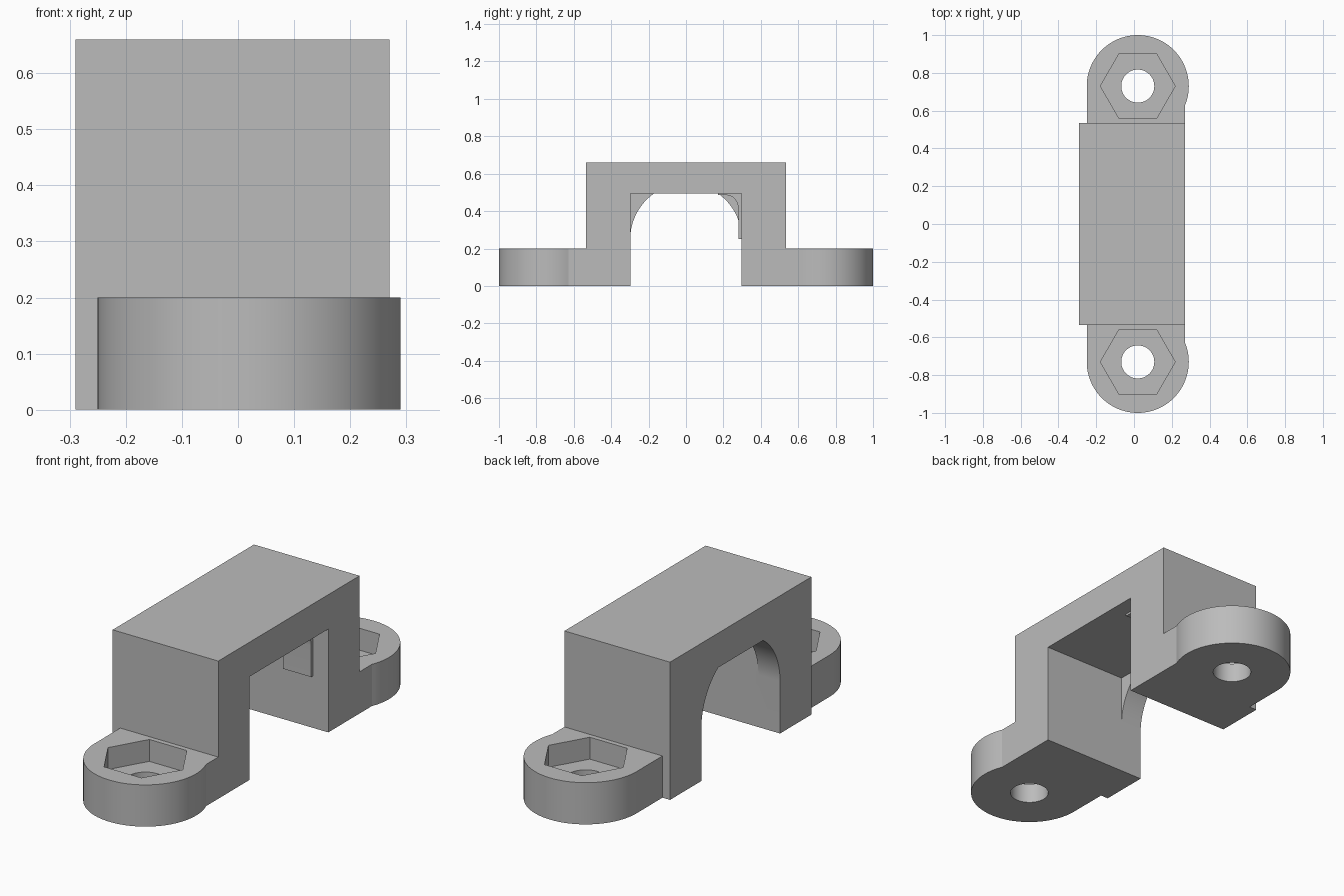
import bpy, math
from mathutils import Vector

cube = bpy.data.objects.get("Cube")
if cube:
    bpy.data.objects.remove(cube, do_unlink=True)

grey = bpy.data.materials.new("plain grey")
grey.use_nodes = True
grey.diffuse_color = (0.5, 0.5, 0.5, 1)
grey.node_tree.nodes["Principled BSDF"].inputs["Base Color"].default_value = grey.diffuse_color


def prism(name, profile, axis, lo, hi):
    """Extrude a closed profile along x (points are y, z) or z (points are x, y)."""
    place = (lambda p, d: (d, *p)) if axis == "x" else (lambda p, d: (*p, d))
    n = len(profile)
    verts = [Vector(place(p, d)) for d in (lo, hi) for p in profile]
    faces = [tuple(reversed(range(n))), tuple(range(n, 2 * n))]
    faces += [(i, (i + 1) % n, n + (i + 1) % n, n + i) for i in range(n)]
    mesh = bpy.data.meshes.new(name)
    mesh.from_pydata(verts, [], faces)
    mesh.materials.append(grey)
    obj = bpy.data.objects.new(name, mesh)
    bpy.context.collection.objects.link(obj)
    return obj


def rect(a0, a1, b0, b1):
    return [(a0, b0), (a1, b0), (a1, b1), (a0, b1)]


def ring(cx, cy, r, n):
    return [(cx + r * math.cos(math.tau * i / n), cy + r * math.sin(math.tau * i / n))
            for i in range(n)]


def combine(target, tool, operation):
    """Apply a boolean and remove the tool object."""
    mod = target.modifiers.new("boolean", "BOOLEAN")
    mod.operation, mod.solver, mod.object = operation, "EXACT", tool
    bpy.ops.object.select_all(action="DESELECT")
    bpy.context.view_layer.objects.active = target
    target.select_set(True)
    bpy.ops.object.modifier_apply(modifier=mod.name)
    bpy.data.objects.remove(tool, do_unlink=True)


LEFT, RIGHT, HALF, TOP = -0.29, 0.27, 0.535, 0.66
CEILING, SPAN, SPRING, TAB_TOP = 0.495, 0.298, 0.25, 0.2

# Bridge block
bridge = prism("mounting_bracket", rect(-HALF, HALF, 0, TOP), "x", LEFT, RIGHT)

# Mounting tabs: rounded end, straight neck, hex nut recess and bolt hole
TAB_X, TAB_Y, TAB_R = 0.02, 0.73, 0.27
for side in (-1, 1):
    cy = side * TAB_Y
    neck_y = sorted((side * (HALF - 0.1), cy))
    tab = prism("tab", ring(TAB_X, cy, TAB_R, 96), "z", 0, TAB_TOP)
    combine(tab, prism("neck", rect(TAB_X - TAB_R, RIGHT, *neck_y), "z", 0, TAB_TOP), "UNION")
    combine(bridge, tab, "UNION")
    combine(bridge, prism("nut", ring(TAB_X, cy, 0.198, 6), "z", 0.095, 0.4), "DIFFERENCE")
    combine(bridge, prism("bolt", ring(TAB_X, cy, 0.0875, 48), "z", -0.1, 0.3), "DIFFERENCE")

# Square pocket from one side, flat-topped arch through the other
combine(bridge, prism("pocket", rect(-SPAN, SPAN, -0.1, CEILING), "x", -0.175, 0.5), "DIFFERENCE")
crown = math.asin((CEILING - SPRING) / SPAN)
curve = [(SPAN * math.cos(crown * i / 20), SPRING + SPAN * math.sin(crown * i / 20))
         for i in range(21)]
arch = [(SPAN, -0.1)] + curve + [(-y, z) for y, z in reversed(curve)] + [(-SPAN, -0.1)]
combine(bridge, prism("arch", arch, "x", -0.5, -0.1), "DIFFERENCE")

# Thin curved pad in the rear upper corner of the pocket
pad_curve = [(0.22 + 0.062 * math.cos(a * math.pi / 20), 0.4 + 0.085 * math.sin(a * math.pi / 20))
             for a in range(11)]
pad = ([(SPAN + 0.02, SPRING), (0.282, SPRING)] + pad_curve
       + [(0.17, 0.485), (0.17, CEILING + 0.02), (SPAN + 0.02, CEILING + 0.02)])
pad.reverse()
combine(bridge, prism("pad", pad, "x", 0.04, 0.19), "UNION")

bridge.select_set(True)
bpy.ops.object.shade_smooth_by_angle(angle=math.radians(20))
